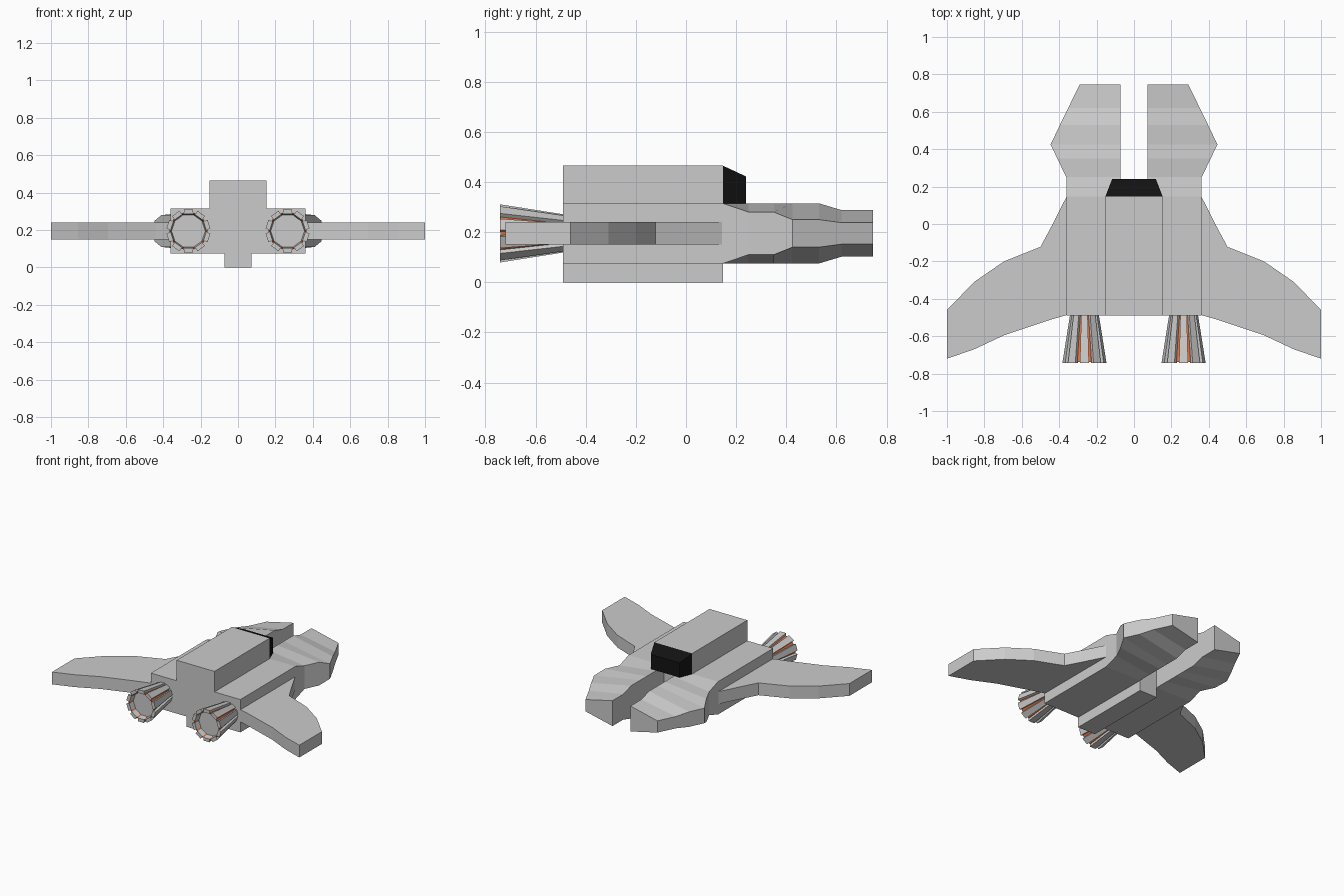
import bpy, bmesh
from math import sin, cos, pi

if "Cube" in bpy.data.objects:
    bpy.data.objects.remove(bpy.data.objects["Cube"])

def material(name, color):
    m = bpy.data.materials.new(name)
    m.diffuse_color = color
    m.use_nodes = True
    m.node_tree.nodes["Principled BSDF"].inputs["Base Color"].default_value = m.diffuse_color
    return m

black = material("black_glass", (0.006, 0.006, 0.006, 1))
orange = material("hot_orange", (0.8, 0.16, 0.04, 1))

def loft(name, rings, mat=None, mirror=False, caps=(True, True)):
    """Skin a list of equal-length rings of points into one object."""
    bm = bmesh.new()
    loops = [[bm.verts.new(p) for p in r] for r in rings]
    n = len(rings[0])
    for a, b in zip(loops, loops[1:]):
        for i in range(n):
            j = (i + 1) % n
            bm.faces.new((a[i], a[j], b[j], b[i]))
    if caps[0]:
        bm.faces.new(loops[0][::-1])
    if caps[1]:
        bm.faces.new(loops[-1])
    bmesh.ops.recalc_face_normals(bm, faces=bm.faces)
    me = bpy.data.meshes.new(name)
    bm.to_mesh(me)
    bm.free()
    ob = bpy.data.objects.new(name, me)
    bpy.context.collection.objects.link(ob)
    if mat:
        me.materials.append(mat)
    if mirror:
        ob.modifiers.new("Mirror", 'MIRROR').use_mirror_merge = False
    return ob

ZC = 0.195  # height of the centre line

# Hull: stepped cross-section with raised spine and keel
half = [(0.072, 0), (0.072, 0.075), (0.362, 0.075), (0.362, 0.315), (0.153, 0.315), (0.153, 0.465)]
section = half + [(-x, z) for x, z in reversed(half)]
loft("hull", [[(x, y, z) for x, z in section] for y in (-0.49, 0.147)])

# Cockpit window: tapered block in front of the spine
loft("cockpit", [[(-w, y, 0.315), (w, y, 0.315), (w, y, t), (-w, y, t)]
                 for y, w, t in ((0.147, 0.153, 0.465), (0.24, 0.117, 0.422))], black)

# Front prongs: (y, outer x, inner half height, outer half height)
stations = [(0.147, 0.362, 0.12, 0.12), (0.25, 0.362, 0.12, 0.085), (0.35, 0.41, 0.12, 0.085),
            (0.425, 0.446, 0.12, 0.055), (0.53, 0.396, 0.12, 0.055),
            (0.62, 0.352, 0.093, 0.043), (0.745, 0.291, 0.093, 0.043)]
loft("front_prong", [[(0.073, y, ZC - hi), (x, y, ZC - ho), (x, y, ZC + ho), (0.073, y, ZC + hi)]
                     for y, x, hi, ho in stations], mirror=True)

# Swept wings: flat plate, chord by chord (x, leading y, trailing y)
chords = [(0.36, 0.147, -0.487), (0.44, -0.01, -0.51), (0.5, -0.122, -0.53),
          (0.695, -0.2, -0.595), (0.855, -0.31, -0.67), (1.0, -0.46, -0.72)]
loft("wing", [[(x, a, 0.15), (x, b, 0.15), (x, b, 0.24), (x, a, 0.24)]
              for x, a, b in chords], mirror=True)

# Engine nozzles
EX, Y0, Y1 = 0.265, -0.488, -0.742

def ring(r, y, n=20):
    return [(EX + r * cos(2 * pi * i / n), y, ZC + r * sin(2 * pi * i / n)) for i in range(n)]

loft("nozzle_liner", [ring(0.063, Y0), ring(0.102, Y1 + 0.003), ring(0.096, Y1 + 0.003),
                      ring(0.09, -0.70)], orange, mirror=True, caps=(True, False))
loft("nozzle_disc", [ring(0.091, -0.695), ring(0.091, -0.701)], mirror=True)

# Ten flared petals around each nozzle
for k in range(10):
    a = pi / 2 + k * pi / 5
    def petal_ring(r0, r1, w, y):
        pts = ((r0, -w), (r1, -w), (r1, w), (r0, w))
        return [(EX + r * cos(a) - t * sin(a), y, ZC + r * sin(a) + t * cos(a)) for r, t in pts]
    loft(f"nozzle_petal_{k + 1}", [petal_ring(0.052, 0.076, 0.017, Y0),
                                   petal_ring(0.092, 0.116, 0.024, Y1)], mirror=True)
